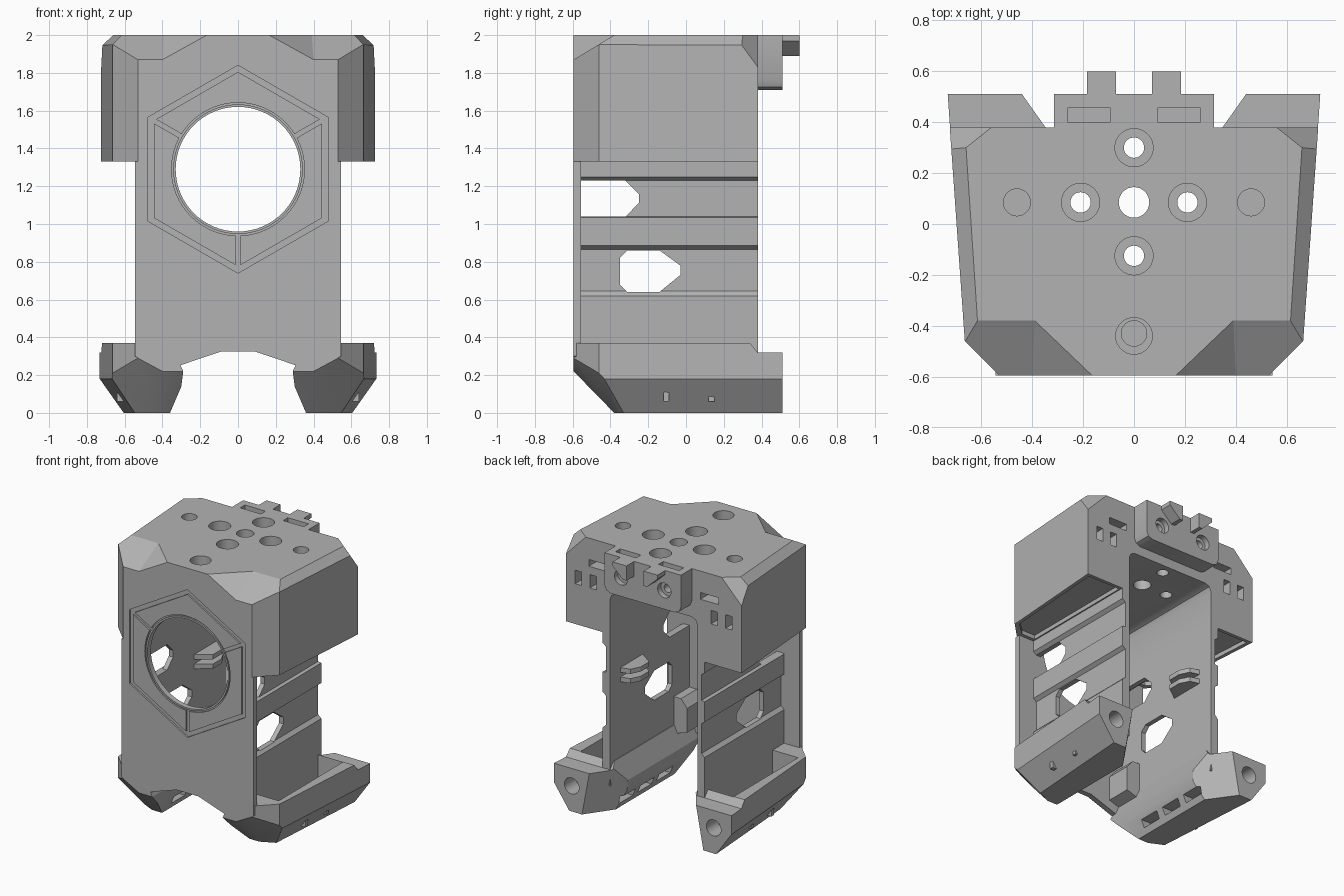
import bpy, bmesh, math
from mathutils import Vector

if "Cube" in bpy.data.objects:
    bpy.data.objects.remove(bpy.data.objects["Cube"])

grey = bpy.data.materials.new("plain grey")
grey.use_nodes = True
grey.diffuse_color = (0.45, 0.45, 0.45, 1)
grey.node_tree.nodes["Principled BSDF"].inputs["Base Color"].default_value = (0.45, 0.45, 0.45, 1)
parts = []


def finish(name, bm):
    bmesh.ops.recalc_face_normals(bm, faces=bm.faces)
    mesh = bpy.data.meshes.new(name)
    bm.to_mesh(mesh)
    bm.free()
    mesh.materials.append(grey)
    ob = bpy.data.objects.new(name, mesh)
    bpy.context.collection.objects.link(ob)
    return ob


def prism(name, axis, pts, lo, hi, slices=(), ref=(0, 0, 0)):
    """Extrude a 2D outline along an axis, then trim it with three-point planes."""
    def at(p, d):
        return {"x": (d, p[0], p[1]), "y": (p[0], d, p[1]), "z": (p[0], p[1], d)}[axis]
    bm = bmesh.new()
    a = [bm.verts.new(at(p, lo)) for p in pts]
    b = [bm.verts.new(at(p, hi)) for p in pts]
    n = len(pts)
    bm.faces.new(a)
    bm.faces.new(b)
    for i in range(n):
        j = (i + 1) % n
        bm.faces.new((a[i], a[j], b[j], b[i]))
    for tri in slices:
        p, q, r = map(Vector, tri)
        no = (q - p).cross(r - p).normalized()
        if (Vector(ref) - p).dot(no) > 0:
            no = -no
        bmesh.ops.bisect_plane(bm, geom=bm.verts[:] + bm.edges[:] + bm.faces[:],
                               plane_co=p, plane_no=no, clear_outer=True)
        bmesh.ops.holes_fill(bm, edges=[e for e in bm.edges if e.is_boundary])
    return finish(name, bm)


def box(name, x0, x1, y0, y1, z0, z1):
    return prism(name, "z", [(x0, y0), (x1, y0), (x1, y1), (x0, y1)], z0, z1)


def ring(r, n, cx=0.0, cy=0.0, turn=0.0):
    return [(cx + r * math.cos(turn + math.tau * i / n),
             cy + r * math.sin(turn + math.tau * i / n)) for i in range(n)]


def hull(name, pts):
    bm = bmesh.new()
    for p in pts:
        bm.verts.new(p)
    bmesh.ops.convex_hull(bm, input=bm.verts)
    return finish(name, bm)


def build(ob, cutters=(), mirror=False):
    """Apply cuts and mirroring, then keep only the finished mesh."""
    for c in cutters:
        m = ob.modifiers.new("cut", "BOOLEAN")
        m.operation, m.solver, m.object = "DIFFERENCE", "EXACT", c
    if mirror:
        ob.modifiers.new("mirror", "MIRROR").use_mirror_merge = False
    dg = bpy.context.evaluated_depsgraph_get()
    mesh = bpy.data.meshes.new_from_object(ob.evaluated_get(dg))
    ob.modifiers.clear()
    ob.data = mesh
    for c in cutters:
        bpy.data.objects.remove(c)
    parts.append(ob)


FRONT = -0.595
HZ = 1.29  # height of the fan opening


def opening():
    return [prism("cut", "y", ring(0.33, 64, 0, HZ), -0.8, -0.3),
            prism("cut", "y", ring(0.55, 6, 0, HZ, math.pi / 6), -0.8, FRONT + 0.012)]


# Upper body with chamfered edges
outline = [(0.53, FRONT), (0.665, -0.46), (0.724, 0.38)]
outline += [(-x, y) for x, y in reversed(outline)]
chamfers = []
for s in (1, -1):
    chamfers.append([(s * 0.615, -0.38, 2), (s * 0.66, 0.3, 2), (s * 0.67, -0.38, 1.95)])
    chamfers.append([(s * 0.56, 0.38, 2), (s * 0.66, 0.3, 2), (s * 0.715, 0.38, 1.84)])
body = prism("upper_body", "z", outline, 1.33, 2, chamfers, (0, 0, 1.5))
channel = [(0.36, 1), (0.36, 1.59), (0.345, 1.625), (0.31, 1.64)]
channel += [(-x, z) for x, z in reversed(channel)]
cuts = opening() + [prism("cut", "y", channel, -0.55, 0.7)]
for s in (1, -1):
    # facets on the front top corners
    b, e = Vector((s * 0.39, -0.38, 2)), Vector((s * 0.4, FRONT, 1.87))
    d = (e - b) * 0.3
    u, v = Vector((s * 1.5, 0, 0)), Vector((s * -0.66, -0.63, 0))
    cuts.append(hull("cut", [p + w for p in (b - d, e + d) for w in (u * 0, u, v)]))
    # small rectangular slots in the back
    for x, w, z, h in ((0.46, 0.075, 1.815, 0.025), (0.5, 0.027, 1.68, 0.05), (0.62, 0.027, 1.68, 0.05)):
        cuts.append(box("cut", s * x - w, s * x + w, 0.28, 0.5, z - h, z + h))
    # shallow recess under each wing
    under = [(s * 0.43, -0.53), (s * 0.54, -0.53), (s * 0.64, -0.44), (s * 0.695, 0.355), (s * 0.43, 0.355)]
    cuts.append(prism("cut", "z", under, 1.2, 1.36))
    cuts.append(prism("cut", "z", ring(0.053, 32, s * 0.46, 0.085), 1.9, 2.1))
# counterbored screw holes in the top
for x, y in ((0.21, 0.085), (-0.21, 0.085), (0, 0.3), (0, -0.125)):
    cuts.append(prism("cut", "z", ring(0.075, 32, x, y), 1.93, 2.1))
    cuts.append(prism("cut", "z", ring(0.04, 32, x, y), 1.5, 1.95))
cuts.append(prism("cut", "z", ring(0.06, 32, 0, 0.085), 1.5, 2.1))
cuts.append(prism("cut", "z", ring(0.072, 32, 0, -0.44), 1.9, 2.1))
cuts.append(prism("cut", "z", ring(0.05, 32, 0, -0.43), 1.8, 1.95))
build(body, cuts)

# Front plate
edge = [(0.545, 1.33), (0.545, 0.3), (0.4, 0.22), (0.09, 0.325)]
edge += [(-x, z) for x, z in reversed(edge)]
build(prism("front_plate", "y", edge, FRONT, -0.555), opening())

# Three inlaid panels around the opening, split by seams at alternate corners
panel_cuts = [prism("cut", "y", ring(0.352, 64, 0, HZ), -0.8, -0.4)]
for k in (30, 150, 270):
    c, s = math.cos(math.radians(k)), math.sin(math.radians(k))
    seam = [(r * c - t * s, HZ + r * s + t * c)
            for r, t in ((0.2, -0.012), (0.8, -0.012), (0.8, 0.012), (0.2, 0.012))]
    panel_cuts.append(prism("cut", "y", seam, -0.8, -0.4))
build(prism("hex_panels", "y", ring(0.515, 6, 0, HZ, math.pi / 6), FRONT, FRONT + 0.02), panel_cuts)

# Rim of the opening
build(prism("opening_rim", "y", ring(0.343, 64, 0, HZ), FRONT, -0.56),
      [prism("cut", "y", ring(0.33, 64, 0, HZ), -0.8, -0.4)])

# Side walls with raised bands and windows
section = [(0.36, 0.2), (0.42, 0.2), (0.42, 0.62), (0.395, 0.645), (0.395, 0.865), (0.42, 0.885),
           (0.42, 1.035), (0.395, 1.04), (0.395, 1.23), (0.42, 1.25), (0.42, 1.34), (0.36, 1.34)]
upper = [(-0.56, 1.04), (-0.32, 1.04), (-0.25, 1.11), (-0.25, 1.16), (-0.32, 1.23), (-0.56, 1.23)]
lower = [(-0.35, 0.68), (-0.31, 0.64), (-0.14, 0.64), (-0.03, 0.73), (-0.03, 0.78),
         (-0.14, 0.86), (-0.31, 0.86), (-0.35, 0.82)]
build(prism("side_walls", "y", section, -0.56, 0.38),
      [prism("cut", "x", w, 0.2, 0.6) for w in (upper, lower)], mirror=True)

# Paired cable fins and lower corner blocks inside the channel
for z in (0.93, 1.0):
    fin = [(0.365, -0.01), (0.365, 0.26), (0.29, 0.24), (0.255, 0.17), (0.255, 0.07)]
    build(prism("cable_fin", "z", fin, z, z + 0.035), mirror=True)
block = [(0.37, 0.3), (0.37, 0.58), (0.3, 0.58), (0.25, 0.52), (0.25, 0.34)]
build(prism("corner_block", "y", block, -0.56, -0.37), mirror=True)

# Hollow lower arms
arm = prism("lower_arms", "y",
            [(0.355, 0.37), (0.29, 0.22), (0.3, 0.14), (0.36, 0), (0.75, 0), (0.75, 0.37)],
            FRONT, 0.51,
            [[(0.665, -0.46, 0), (0.732, 0.51, 0), (0.732, 0.51, 1)],
             [(0.665, -0.46, 0.18), (0.732, 0.51, 0.18), (0.605, 0.51, 0)],
             [(0.53, FRONT, 0), (0.665, -0.46, 0), (0.665, -0.46, 1)],
             [(0.4, FRONT, 0.22), (0.5, FRONT, 0.22), (0.4, -0.38, 0)],
             [(0.4, FRONT, 0.22), (0.53, FRONT, 0.29), (0.61, -0.3, 0)],
             [(0.355, 0.39, 0.32), (0.44, 0.51, 0.32), (0.5, 0.51, 0)]],
            (0.5, 0, 0.2))
trough = [(0.42, 0.5), (0.42, 0.16), (0.47, 0.07), (0.53, 0.07), (0.63, 0.2), (0.63, 0.5)]
trough_front = [[(0.4, -0.43, 0.22), (0.5, -0.43, 0.22), (0.4, -0.28, 0.05)]]
step = [(0.33, 0.38), (0.38, 0.32), (0.6, 0.32), (0.6, 0.5), (0.33, 0.5)]
cuts = [prism("cut", "y", trough, -0.42, 0.34, trough_front, (0.5, 0.2, 0.2)),
        prism("cut", "x", step, 0.2, 0.8),
        prism("cut", "y", ring(0.06, 32, 0.585, 0.19), 0.38, 0.6)]
for y in (-0.22, 0.0, 0.22):
    cuts.append(box("cut", 0.25, 0.4, y - 0.08, y + 0.08, 0.045, 0.1))
build(arm, cuts, mirror=True)
for y in (-0.12, 0.12):
    build(box("trough_rib", 0.41, 0.64, y, y + 0.03, 0.06, 0.2), mirror=True)

# Rear bracket with screw holes, top slots and two wedge prongs
shape = [(0.315, 2), (0.315, 1.76), (0.3, 1.725), (0.265, 1.71)]
shape += [(-x, z) for x, z in reversed(shape)]
cuts = []
for s in (1, -1):
    cuts.append(box("cut", s * 0.177 - 0.085, s * 0.177 + 0.085, 0.4, 0.455, 1.93, 2.1))
    cuts.append(prism("cut", "y", ring(0.055, 32, s * 0.178, 1.85), 0.47, 0.7))
    cuts.append(prism("cut", "y", ring(0.03, 32, s * 0.178, 1.85), 0.4, 0.5))
build(prism("rear_bracket", "y", shape, 0.375, 0.51), cuts)
wedge = [(0.07, 2), (0.185, 2), (0.185, 1.97), (0.1, 1.89), (0.07, 1.89)]
build(prism("bracket_prong", "y", wedge, 0.5, 0.6), mirror=True)

# Smooth the round surfaces, keep edges sharp
for ob in bpy.context.view_layer.objects:
    ob.select_set(ob in parts)
bpy.context.view_layer.objects.active = parts[0]
bpy.ops.object.shade_smooth_by_angle(angle=math.radians(25))
